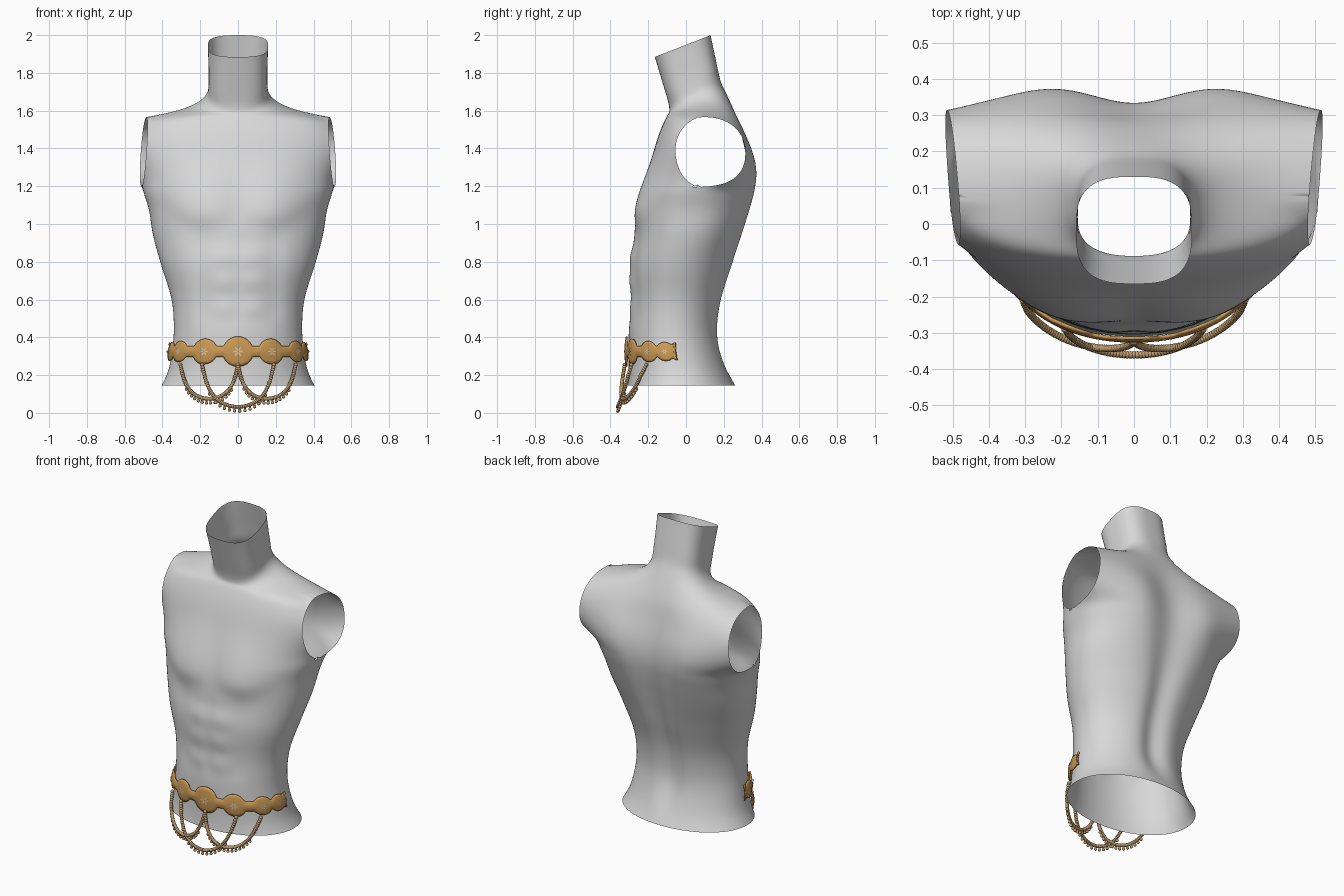
import bpy, bmesh, math
from math import sin, cos, pi, exp
from mathutils import Vector, Matrix

if "Cube" in bpy.data.objects:
    bpy.data.objects.remove(bpy.data.objects["Cube"])


def material(name, rgb, rough=0.6):
    m = bpy.data.materials.new(name)
    m.use_nodes = True
    m.diffuse_color = (*rgb, 1)
    bsdf = m.node_tree.nodes["Principled BSDF"]
    bsdf.inputs["Base Color"].default_value = (*rgb, 1)
    bsdf.inputs["Roughness"].default_value = rough
    return m


GREY = material("mannequin grey", (0.69, 0.69, 0.69))
GOLD = material("belt gold", (0.6, 0.32, 0.09))
BRONZE = material("chain bronze", (0.54, 0.35, 0.16))
PALE = material("pale gem", (0.64, 0.56, 0.46))


def finish(bm, name, mat):
    me = bpy.data.meshes.new(name)
    bm.to_mesh(me)
    bm.free()
    me.materials.append(mat)
    for p in me.polygons:
        p.use_smooth = True
    ob = bpy.data.objects.new(name, me)
    bpy.context.collection.objects.link(ob)
    return ob


# Torso sections: height, half width, front y, back y, tilt
ROWS = [
    (.145, .405, -.31, .26, 0), (.22, .37, -.305, .225, 0),
    (.34, .348, -.305, .19, 0), (.45, .34, -.303, .18, 0),
    (.6, .352, -.297, .2, 0), (.79, .41, -.302, .26, 0),
    (.945, .452, -.275, .315, 0), (1.08, .473, -.26, .36, 0),
    (1.2, .508, -.23, .384, 0), (1.345, .5, -.183, .37, 0),
    (1.48, .5, -.142, .32, 0), (1.565, .483, -.105, .28, 0),
    (1.6, .28, -.095, .25, .1), (1.635, .195, -.088, .22, .3),
    (1.68, .157, -.088, .188, .42), (1.81, .155, -.125, .158, .42),
    (1.942, .16, -.165, .13, .39)]
ARM_Z, ARM_H = 1.383, .183


def section(z):
    """Smoothly interpolated width, front, back and tilt at a height."""
    i = max(j for j in range(len(ROWS) - 1) if ROWS[j][0] <= z or j == 0)
    a, b = ROWS[i], ROWS[i + 1]
    p, q = ROWS[max(i - 1, 0)], ROWS[min(i + 2, len(ROWS) - 1)]
    h = b[0] - a[0]
    t = min(max((z - a[0]) / h, 0), 1)
    out = []
    for k in range(1, 5):
        ma = (b[k] - p[k]) / (b[0] - p[0]) * h
        mb = (q[k] - a[k]) / (q[0] - a[0]) * h
        if k == 1 and z > ARM_Z:
            ma = mb = b[k] - a[k]
        out.append(a[k] * (1 + 2 * t) * (1 - t) ** 2 + b[k] * t * t * (3 - 2 * t)
                   + ma * t * (1 - t) ** 2 - mb * t * t * (1 - t))
    return out


def bell(v, centre, width):
    return exp(-((v - centre) / width) ** 2)


def step(v, lo, hi):
    t = min(max((v - lo) / (hi - lo), 0), 1)
    return t * t * (3 - 2 * t)


def front_relief(x, z):
    ax = abs(x)
    edge = .96 + 3 * max(0, ax - .2) ** 2 + .3 * max(0, .12 - ax)
    pec = .026 * bell(ax, .21, .15) * step(z, edge - .02, edge + .1) * bell(z, 1.08, .2)
    belly = step(z, .42, .55) * (1 - step(z, .88, 1))
    groove = .009 * bell(ax, 0, .025) * belly
    packs = .005 * bell(ax, .075, .06) * cos((z - .69) * 2 * pi / .14) * belly
    flank = .01 * bell(ax, .185, .045) * belly
    sternum = .008 * bell(ax, 0, .04) * step(z, .98, 1.08) * (1 - step(z, 1.2, 1.4))
    return pec + packs - groove - flank - sternum


def back_relief(x, z):
    ax = abs(x)
    broad = .07 + .07 * step(z, .7, 1.2)
    spine = (.04 + .014 * step(z, .7, 1.2)) * bell(ax, 0, broad)
    blade = .012 * bell(ax, .25, .1) * bell(z, 1.27, .16)
    return blade - spine * step(z, .15, .4) * (1 - step(z, 1.35, 1.65))


def surf(a, z):
    """Point of the torso at an angle and height."""
    w, yf, yb, tilt = section(z)
    mid, d = (yf + yb) / 2, (yb - yf) / 2
    front = sin(a) < 0
    n = 2.08 + .22 * step(z, .8, 1.2) + .6 * step(z, 1.62, 1.75)
    t = abs(z - ARM_Z) / ARM_H
    if t < 1:  # widen past the arm plane so that the cut leaves a round opening
        k = 1.85 if front else 2.3 if z > ARM_Z else 2.7
        h = min((.15 if front else .22) * (1 - t ** k) ** (1 / k), .93 * d)
        y = mid - h if front else mid + h
        w = (.5 + .08 * (y - .13) - .07 * (z - 1.38)) / (1 - (h / d) ** n) ** (1 / n)
    c, s = cos(a), sin(a)
    x = w * c
    y = d * max(0, 1 - abs(c) ** n) ** (1 / n)
    y = mid - y - front_relief(x, z) * abs(s) if front else mid + y + back_relief(x, z) * abs(s)
    return Vector((x, y, z + tilt * (y - mid)))


# Torso shell, open at neck, arms and hips
SEG, RINGS = 240, 200
bm = bmesh.new()
rings = []
for j in range(RINGS + 1):
    z = ROWS[0][0] + (ROWS[-1][0] - ROWS[0][0]) * j / RINGS
    rings.append([bm.verts.new(surf(2 * pi * i / SEG, z)) for i in range(SEG)])
for lo, hi in zip(rings, rings[1:]):
    for i in range(SEG):
        k = (i + 1) % SEG
        bm.faces.new((lo[i], lo[k], hi[k], hi[i]))
for side in (1, -1):
    bmesh.ops.bisect_plane(bm, geom=bm.verts[:] + bm.edges[:] + bm.faces[:],
                           plane_co=(side * .5, .13, 1.38),
                           plane_no=(side, -.08, .07), clear_outer=True)
# Soften the muscles while the open rims stay put
inner = [v for v in bm.verts if not v.is_boundary]
for _ in range(30):
    bmesh.ops.smooth_vert(bm, verts=inner, factor=.5,
                          use_axis_x=True, use_axis_y=True, use_axis_z=True)
finish(bm, "torso", GREY)


# Belt path around the front of the hips
BELT_Z = .325
MEDALS = [(0, .08), (.175, .068), (.33, .056), (.425, .05), (.485, .045)]
path, length, prev = [], 0, None
for i in range(400):
    a = -pi / 2 + i * pi / 800
    p = surf(a, BELT_Z)
    length += (p - prev).length if prev else 0
    prev = p
    path.append((length, a))


def angle_at(s):
    a = min(path, key=lambda e: abs(e[0] - abs(s)))[1]
    return a if s >= 0 else -pi - a


def frame(s, z, off):
    """Position just outside the torso and its outward direction."""
    a = angle_at(s)
    p = surf(a, z)
    out = (surf(a + .03, z) - surf(a - .03, z)).cross(Vector((0, 0, 1))).normalized()
    return p + out * off, out


def half_height(s):
    band = .03 if abs(s) < .48 else .01
    return max([band] + [math.sqrt(max(r * r - (abs(s) - c) ** 2, 0)) for c, r in MEDALS])


# Scalloped belt strip
bm = bmesh.new()
COLS, ACROSS, END = 200, 8, .528
grid = []
for i in range(COLS + 1):
    s = END * (2 * i / COLS - 1)
    hh = half_height(s)
    col = []
    for k in range(ACROSS + 1):
        v = 2 * k / ACROSS - 1
        col.append(bm.verts.new(frame(s, BELT_Z + v * hh, .014 + .008 * (1 - v * v))[0]))
    grid.append(col)
for a, b in zip(grid, grid[1:]):
    for k in range(ACROSS):
        bm.faces.new((a[k], b[k], b[k + 1], a[k + 1]))
belt = finish(bm, "belt", GOLD)
solid = belt.modifiers.new("thickness", "SOLIDIFY")
solid.thickness = .008

# Pale flower plates on the medallions
gems = bmesh.new()
for c, r in MEDALS[:4]:
    for s in ({c, -c}):
        p, out = frame(s, BELT_Z, .025)
        place = Matrix.Translation(p) @ out.to_track_quat("Z", "Y").to_matrix().to_4x4()
        for k in range(6):
            at = Matrix.Rotation(k * pi / 3, 4, "Z") @ Matrix.Translation((r * .2, 0, 0))
            bmesh.ops.create_circle(gems, cap_ends=True, segments=10, radius=r * .12,
                                    matrix=place @ at @ Matrix.Diagonal((1.2, .5, 1, 1)))
finish(gems, "medallion_petals", PALE)


# Draped bead chains with small pendants
def drape(name, x0, x1, low, lean):
    bm = bmesh.new()
    count = 64
    for i in range(count + 1):
        t = i / count
        x = x0 + (x1 - x0) * (t - .09 * sin(2 * pi * t))
        sag = sin(pi * t) ** .9
        z = .255 - (.255 - low) * sag
        zs = max(z, .2)
        hug = surf(-math.acos(x / section(zs)[0]), zs)
        at = Vector((x, hug.y - .02 - lean * sag, z))
        bmesh.ops.create_icosphere(bm, subdivisions=2, radius=.0105,
                                   matrix=Matrix.Translation(at))
        if i % 3 == 0 and .18 < t < .82:
            for drop, r in ((.014, .006), (.023, .009)):
                bmesh.ops.create_icosphere(bm, subdivisions=2, radius=r,
                                           matrix=Matrix.Translation(at - Vector((0, 0, drop))))
    finish(bm, name, BRONZE)


drape("centre_chain", -.19, .19, .032, .035)
drape("left_chain", 0, .305, .075, .025)
drape("right_chain", -.305, 0, .075, .025)
